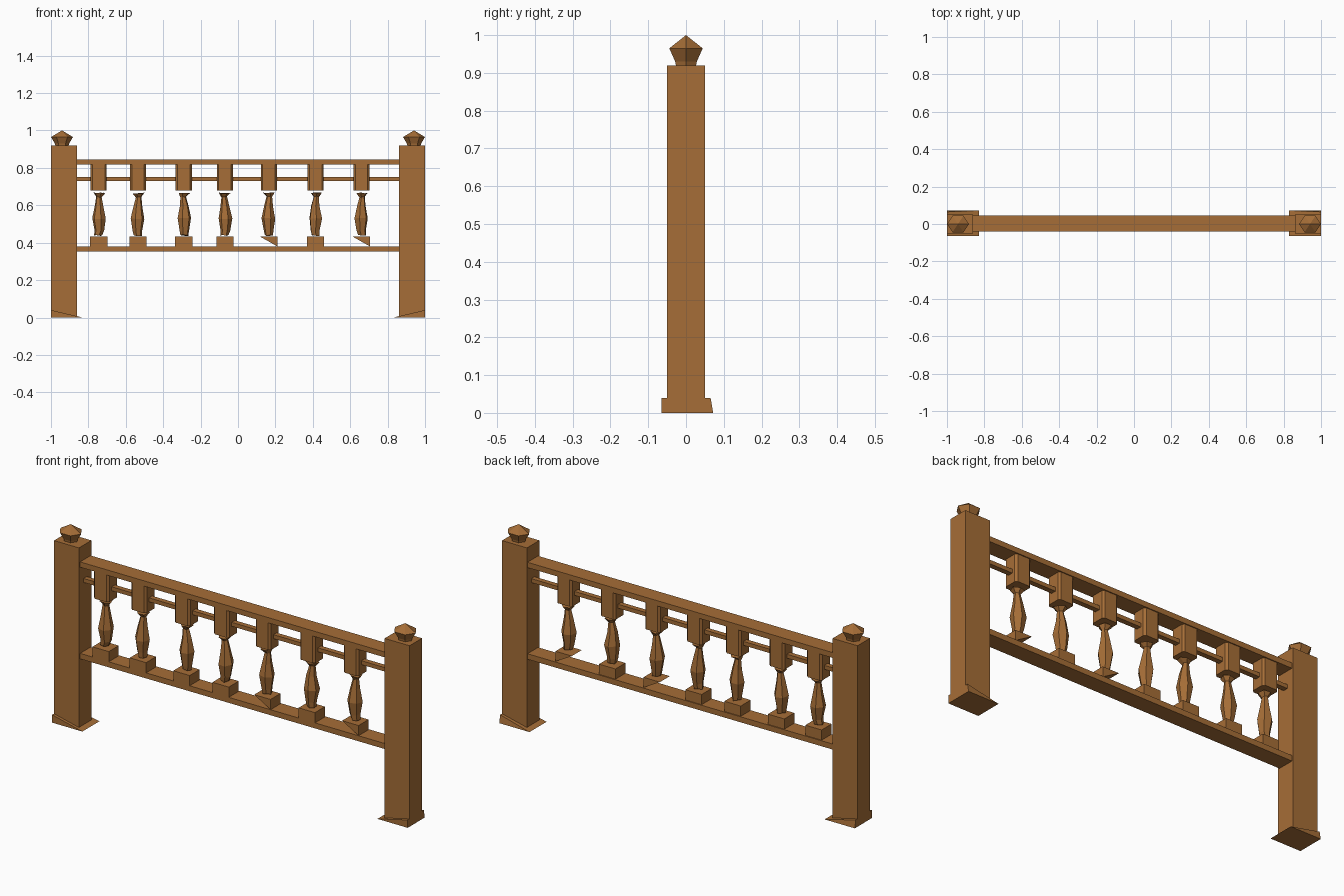
import bpy, bmesh, math, random

if "Cube" in bpy.data.objects:
    bpy.data.objects.remove(bpy.data.objects["Cube"])

random.seed(4)
wood = bpy.data.materials.new("warm brown wood")
wood.diffuse_color = (0.38, 0.155, 0.038, 1)
wood.use_nodes = True
wood.node_tree.nodes["Principled BSDF"].inputs["Base Color"].default_value = wood.diffuse_color


def finish(bm, name):
    bmesh.ops.recalc_face_normals(bm, faces=bm.faces)
    me = bpy.data.meshes.new(name)
    bm.to_mesh(me)
    bm.free()
    me.materials.append(wood)
    ob = bpy.data.objects.new(name, me)
    bpy.context.collection.objects.link(ob)
    return ob


def hull(name, pts):
    bm = bmesh.new()
    for p in pts:
        bm.verts.new(p)
    bmesh.ops.convex_hull(bm, input=bm.verts)
    bmesh.ops.dissolve_limit(bm, angle_limit=0.01, verts=bm.verts, edges=bm.edges)
    return finish(bm, name)


def box(name, x0, x1, y0, y1, z0, z1):
    return hull(name, [(x, y, z) for x in (x0, x1) for y in (y0, y1) for z in (z0, z1)])


def turned(name, cx, profile, sides, turn=0.0, sx=1.0, sy=1.0, jitter=0.0):
    """Low-poly lathe; profile is (radius, z), radius 0 gives a point."""
    bm = bmesh.new()
    rings = []
    for r, z in profile:
        n = sides if r > 0 else 1
        dx = random.uniform(-jitter, jitter)
        rings.append([bm.verts.new((cx + dx + sx * r * math.cos(turn + math.tau * i / sides),
                                    sy * r * math.sin(turn + math.tau * i / sides),
                                    z + random.uniform(-jitter, jitter)))
                      for i in range(n)])
    for a, b in zip(rings, rings[1:]):
        for i in range(sides):
            j = (i + 1) % sides
            if len(b) == 1:
                bm.faces.new((a[i], a[j], b[0]))
            else:
                bm.faces.new((a[i], a[j], b[j], b[i]))
    bm.faces.new(rings[0])
    if len(rings[-1]) > 1:
        bm.faces.new(rings[-1])
    return finish(bm, name)


# Posts with sloping feet and faceted finials
for s, side in ((-1, "left"), (1, "right")):
    box(side + "_post", s * 0.86, s, -0.05, 0.05, 0, 0.92)
    hull(side + "_post_foot", [(s * x, y, z) for x, y, z in (
        (1, -0.065, 0), (1, 0.072, 0), (0.83, -0.065, 0), (0.83, 0.072, 0),
        (1, -0.065, 0.04), (1, 0.065, 0.04))])
    turned(side + "_finial", s * 0.941,
           [(0.03, 0.915), (0.033, 0.93), (0.051, 0.965), (0, 1.0)],
           6, 0, sx=1.15, sy=1.0)

# Rails
box("top_rail", -0.865, 0.865, -0.04, 0.045, 0.818, 0.845)
box("middle_rail", -0.865, 0.865, -0.012, 0.014, 0.73, 0.75)
box("bottom_rail", -0.865, 0.865, -0.04, 0.045, 0.352, 0.38)

# Balusters: head block, turned spindle, foot block (some chipped to wedges)
spindle = [(0.022, 0.44), (0.026, 0.465), (0.037, 0.53), (0.024, 0.595),
           (0.015, 0.645), (0.032, 0.665)]
wedges = (4, 6)
for i, x in enumerate((-0.745, -0.535, -0.29, -0.07, 0.165, 0.415, 0.66)):
    n = str(i + 1)
    h = 0.043
    c = 0.01
    hull("baluster_head_" + n,
         [(x + a * (h - p), b * (0.04 - q), z)
          for a in (-1, 1) for b in (-1, 1)
          for p, q in ((0, c), (c, 0)) for z in (0.68, 0.82)])
    turned("baluster_spindle_" + n, x, spindle, 6, random.uniform(0, 1), jitter=0.004)
    w = 0.046
    if i in wedges:
        hull("baluster_foot_" + n,
             [(x + a, y, z) for y in (-0.04, 0.04)
              for a, z in ((-w, 0.432), (w, 0.432), (w, 0.38))])
    else:
        box("baluster_foot_" + n, x - w, x + w, -0.04, 0.04, 0.378, 0.432)
